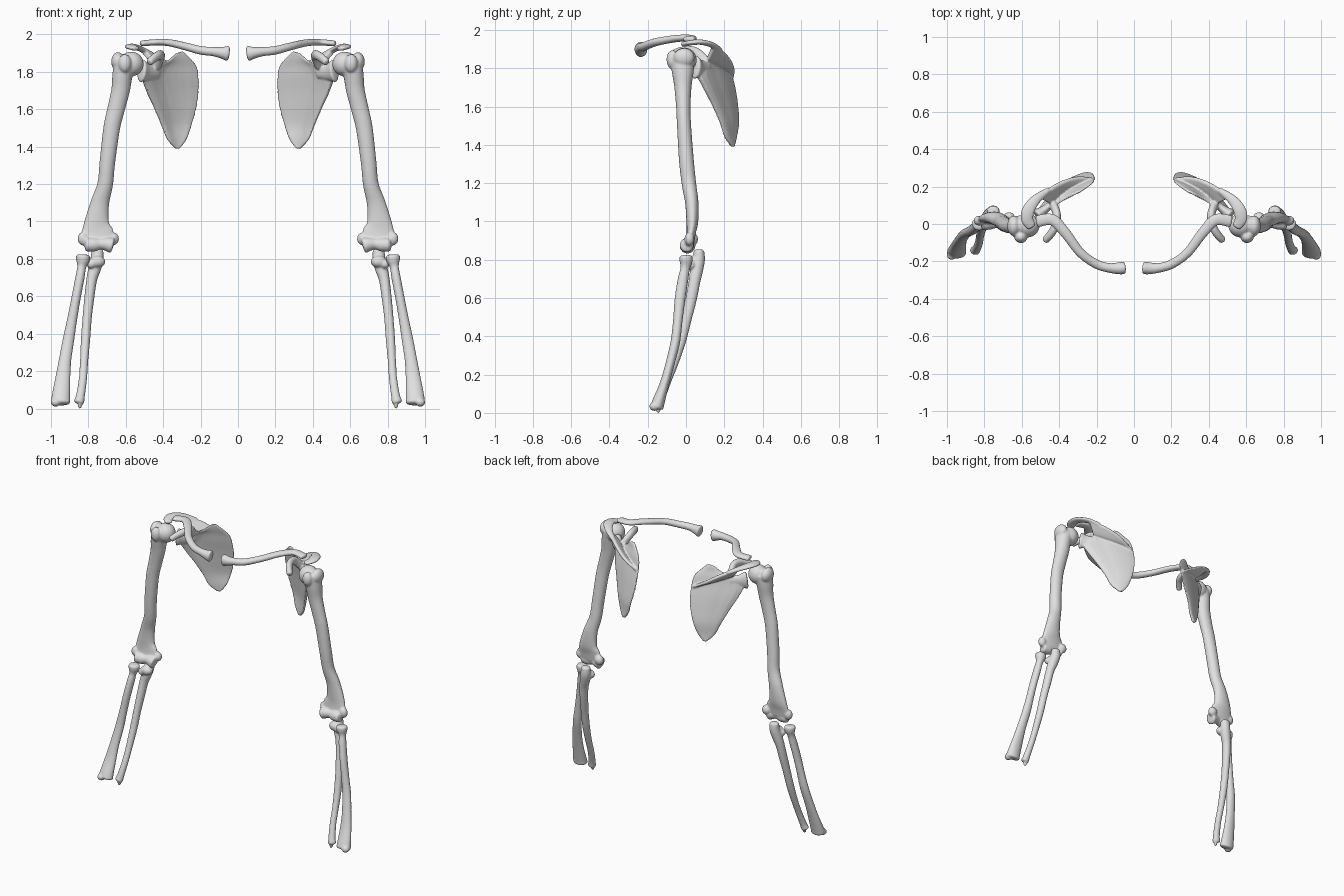
import bpy, bmesh, math
from mathutils import Vector, Matrix

bone = bpy.data.materials.new("bone_grey")
bone.diffuse_color = (0.75, 0.75, 0.75, 1)
SIDES = 20


def spline(rows, steps=6):
    """Catmull-Rom through rows of numbers."""
    out = []
    for i in range(len(rows) - 1):
        p0, p1, p2 = rows[max(i - 1, 0)], rows[i], rows[i + 1]
        p3 = rows[min(i + 2, len(rows) - 1)]
        for s in range(steps):
            t = s / steps
            out.append([0.5 * (2 * b + (c - a) * t + (2 * a - 5 * b + 4 * c - d) * t * t
                               + (3 * b - a - 3 * c + d) * t ** 3)
                        for a, b, c, d in zip(p0, p1, p2, p3)])
    out.append(list(rows[-1]))
    return out


def loft(bm, rings):
    """Skin closed rings and cap both ends."""
    vs = [[bm.verts.new(p) for p in r] for r in rings]
    n = len(vs[0])
    for a, b in zip(vs, vs[1:]):
        for i in range(n):
            bm.faces.new((a[i], a[(i + 1) % n], b[(i + 1) % n], b[i]))
    bm.faces.new(vs[0][::-1])
    bm.faces.new(vs[-1])


def tube(bm, rows, ref):
    """Rows are x, y, z, radius along ref, radius across."""
    pts = spline(rows)
    ref = Vector(ref)
    frames = []
    for i, p in enumerate(pts):
        t = (Vector(pts[min(i + 1, len(pts) - 1)][:3]) - Vector(pts[max(i - 1, 0)][:3])).normalized()
        a = (ref - t * ref.dot(t)).normalized()
        frames.append((Vector(p[:3]), t, a, t.cross(a), p[3], p[4]))

    def ring(f, k=1.0, off=0.0):
        c, t, a, b, ra, rb = f
        return [c + t * off + a * ra * k * math.cos(w) + b * rb * k * math.sin(w)
                for w in (2 * math.pi * j / SIDES for j in range(SIDES))]

    # rounded ends
    cap = [(0.45, 0.009), (0.85, 0.006)]
    rings = [ring(frames[0], k, -o) for k, o in cap]
    rings += [ring(f) for f in frames]
    rings += [ring(frames[-1], k, o) for k, o in cap[::-1]]
    loft(bm, rings)


def plate(bm, rows, hint, bulge=0.0):
    """Rows are edge A xyz, edge B xyz, half thickness at A, at B."""
    rings = []
    hint = Vector(hint)
    for r in spline(rows):
        A, B = Vector(r[:3]), Vector(r[3:6])
        d = (B - A).normalized()
        n = (hint - d * hint.dot(d)).normalized()
        mid = [A.lerp(B, k / 8) + n * bulge * (B - A).length * math.sin(math.pi * k / 8) for k in range(9)]
        th = [r[6] + (r[7] - r[6]) * min(1, k / 3) for k in range(9)]
        th[0] *= 0.6
        th[-1] *= 0.6
        rings.append([m + n * h for m, h in zip(mid, th)] + [m - n * h for m, h in zip(mid[::-1], th[::-1])])
    loft(bm, rings)


def ball(bm, c, r):
    m = Matrix.Translation(c) @ Matrix.Diagonal((*r, 1))
    bmesh.ops.create_uvsphere(bm, u_segments=24, v_segments=14, radius=1, matrix=m)


def finish(name, bm, voxel=0.006):
    """Fuse the pieces, soften them and mirror to the other side."""
    bmesh.ops.recalc_face_normals(bm, faces=bm.faces)
    me = bpy.data.meshes.new(name)
    bm.to_mesh(me)
    bm.free()
    me.materials.append(bone)
    me.polygons.foreach_set("use_smooth", [True] * len(me.polygons))
    ob = bpy.data.objects.new(name, me)
    bpy.context.collection.objects.link(ob)
    rm = ob.modifiers.new("fuse", 'REMESH')
    rm.mode = 'VOXEL'
    rm.voxel_size = voxel
    rm.use_smooth_shade = True
    sm = ob.modifiers.new("soften", 'SMOOTH')
    sm.factor = 0.5
    sm.iterations = 4
    ob.modifiers.new("mirror", 'MIRROR').use_mirror_merge = False


X, Y, Z = (1, 0, 0), (0, 1, 0), (0, 0, 1)

# collarbones: S-curve with a flared inner end
bm = bmesh.new()
tube(bm, [(.055, -.235, 1.898, .042, .034), (.085, -.237, 1.902, .032, .032), (.13, -.235, 1.908, .025, .026),
          (.2, -.215, 1.915, .023, .025), (.285, -.155, 1.937, .021, .025), (.365, -.05, 1.955, .019, .028),
          (.435, .022, 1.958, .017, .031), (.515, .015, 1.952, .016, .033)], Z)
finish("clavicles", bm)

# shoulder blades
bm = bmesh.new()
plate(bm, [(.335, .24, 1.39, .312, .248, 1.39, .009, .009),
           (.378, .205, 1.44, .275, .262, 1.44, .011, .009),
           (.41, .18, 1.52, .247, .275, 1.52, .014, .008),
           (.452, .135, 1.62, .22, .268, 1.62, .017, .008),
           (.488, .095, 1.70, .211, .255, 1.70, .02, .008),
           (.505, .065, 1.77, .211, .238, 1.77, .022, .008),
           (.46, .085, 1.825, .222, .22, 1.83, .017, .008),
           (.385, .125, 1.855, .262, .19, 1.88, .009, .008),
           (.33, .155, 1.90, .295, .17, 1.91, .008, .008)], Y, 0.06)
# neck and socket
tube(bm, [(.43, .115, 1.80, .035, .018), (.48, .075, 1.80, .045, .024), (.515, .048, 1.805, .062, .036)], Z)
# raised spine
plate(bm, [(.225, .24, 1.755, .23, .25, 1.757, .009, .009),
           (.30, .215, 1.785, .325, .248, 1.815, .009, .011),
           (.38, .165, 1.815, .42, .21, 1.875, .01, .013),
           (.45, .11, 1.845, .515, .145, 1.92, .012, .014)], Z)
# acromion
tube(bm, [(.46, .178, 1.893, .014, .016), (.52, .135, 1.922, .014, .026), (.562, .08, 1.936, .014, .034),
          (.572, .03, 1.934, .014, .034), (.55, -.012, 1.925, .013, .026)], Z)
# coracoid hook
tube(bm, [(.43, .10, 1.835, .022, .03), (.412, .045, 1.885, .022, .027), (.425, -.02, 1.888, .022, .025),
          (.45, -.06, 1.872, .021, .024), (.472, -.085, 1.853, .02, .021)], X)
finish("scapulae", bm, 0.0055)

# upper arm bones
bm = bmesh.new()
tube(bm, [(.605, -.018, 1.85, .06, .065), (.618, -.017, 1.78, .054, .057), (.628, -.016, 1.70, .05, .045),
          (.652, -.014, 1.60, .047, .038), (.675, -.01, 1.50, .045, .037), (.698, .002, 1.32, .042, .039),
          (.71, .015, 1.2, .042, .038), (.738, .03, 1.10, .05, .035), (.755, .033, 1.0, .066, .031),
          (.752, .027, .94, .088, .024), (.75, .02, .89, .088, .023)], X)
ball(bm, (.57, -.008, 1.842), (.066, .064, .066))     # head
ball(bm, (.642, -.01, 1.855), (.036, .055, .05))      # outer tubercle
ball(bm, (.605, -.07, 1.845), (.035, .032, .05))      # front tubercle
tube(bm, [(.675, .008, .872, .043, .042), (.70, .008, .878, .037, .038), (.735, .008, .88, .03, .03),
          (.77, .006, .876, .037, .036), (.81, .003, .876, .036, .036)], Z)  # elbow spool
ball(bm, (.668, .035, .907), (.032, .028, .034))      # inner knob
ball(bm, (.828, .018, .908), (.03, .026, .036))       # outer knob
finish("humeri", bm)

# forearm bones, outer
bm = bmesh.new()
tube(bm, [(.828, 0, .815, .038, .035), (.83, 0, .79, .036, .034), (.836, -.004, .755, .024, .025),
          (.845, -.015, .70, .025, .028), (.866, -.032, .59, .025, .028), (.886, -.043, .48, .027, .025),
          (.906, -.056, .37, .031, .025), (.926, -.085, .25, .034, .024), (.938, -.113, .15, .042, .025),
          (.947, -.143, .06, .05, .033), (.948, -.152, .03, .052, .036)], X)
ball(bm, (.975, -.165, .034), (.026, .027, .024))     # outer wrist tip
finish("radii", bm)

# forearm bones, inner
bm = bmesh.new()
tube(bm, [(.752, .068, .845, .032, .028), (.754, .066, .80, .035, .033), (.767, .055, .745, .034, .034),
          (.782, .045, .69, .029, .031), (.794, .028, .60, .027, .03), (.806, .003, .49, .025, .027),
          (.815, -.026, .37, .025, .025), (.823, -.065, .25, .022, .022), (.829, -.10, .16, .022, .021),
          (.842, -.132, .07, .024, .022), (.85, -.142, .035, .028, .025)], X)
ball(bm, (.752, .033, .785), (.043, .033, .032))      # front lip of the notch
ball(bm, (.785, .025, .772), (.025, .024, .024))      # side facet
ball(bm, (.845, -.145, .02), (.012, .012, .022))      # wrist spike
finish("ulnae", bm)
